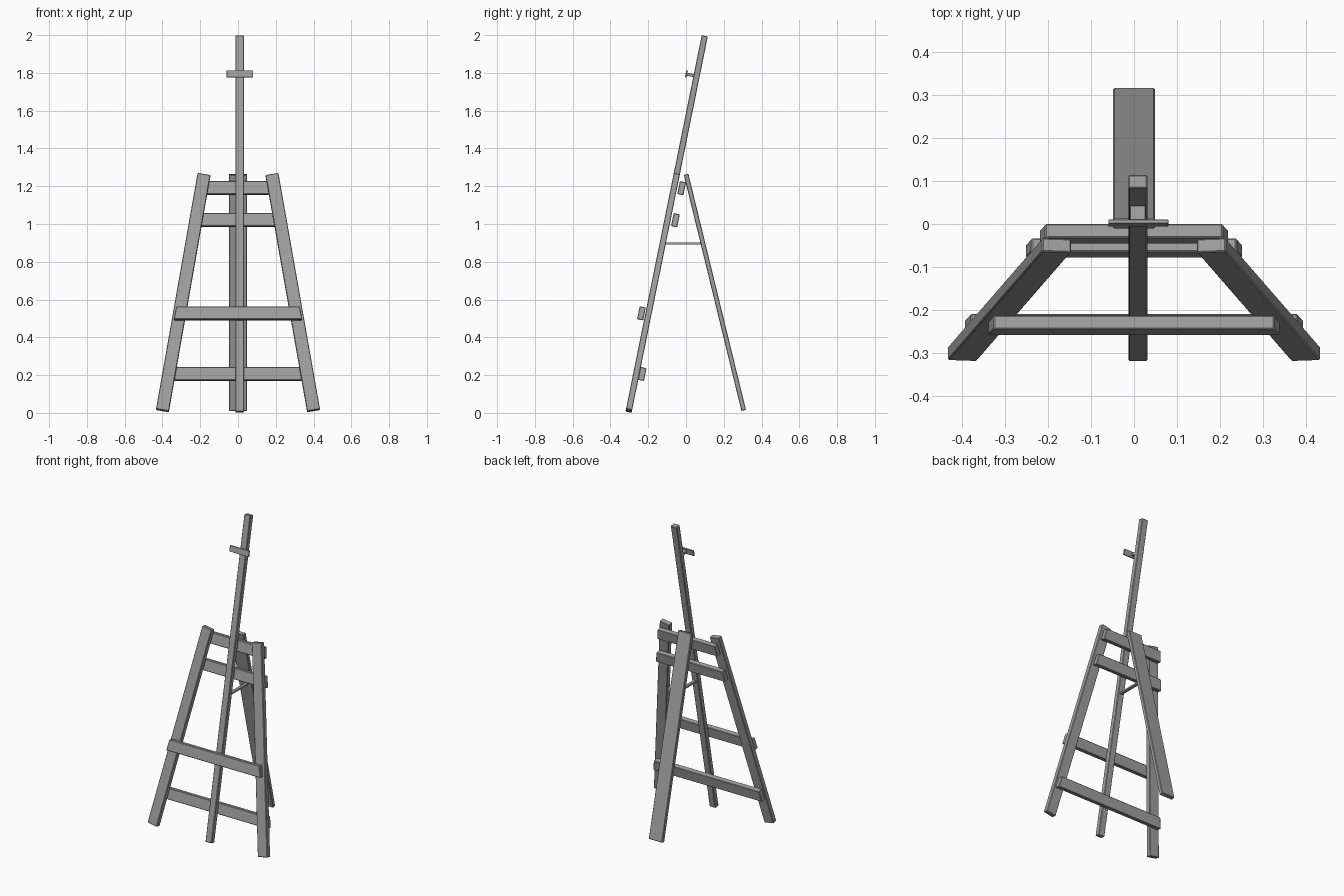
import bpy, bmesh
from math import atan, cos
from mathutils import Matrix, Vector

if "Cube" in bpy.data.objects:
    bpy.data.objects.remove(bpy.data.objects["Cube"], do_unlink=True)

GREY = (0.35, 0.35, 0.35, 1)
wood = bpy.data.materials.new("grey wood")
wood.use_nodes = True
wood.diffuse_color = GREY
wood.node_tree.nodes["Principled BSDF"].inputs["Base Color"].default_value = GREY

SLOPE = 0.2025                 # backward lean of the front frame
TILT = atan(SLOPE)
FOOT_Y = -0.305
THICK = 0.033


def frame_y(z):
    return FOOT_Y + SLOPE * z


def board(name, center, size, tilt=-TILT, lean=0, taper=0, bevel=0.003):
    """Box of the given size; taper shortens each end along its top edge."""
    bm = bmesh.new()
    bmesh.ops.create_cube(bm, size=1)
    for v in bm.verts:
        side = 1 if v.co.x > 0 else -1
        top = v.co.z > 0
        v.co = Vector(a * b for a, b in zip(v.co, size))
        if top:
            v.co.x -= side * taper
    if bevel:
        bmesh.ops.bevel(bm, geom=bm.edges[:], offset=bevel, segments=1,
                        affect='EDGES')
    mesh = bpy.data.meshes.new(name)
    bm.to_mesh(mesh)
    bm.free()
    mesh.materials.append(wood)
    obj = bpy.data.objects.new(name, mesh)
    obj.matrix_world = (Matrix.Translation(center)
                        @ Matrix.Rotation(tilt, 4, 'X')
                        @ Matrix.Rotation(lean, 4, 'Y'))
    bpy.context.collection.objects.link(obj)
    return obj


# Central mast
board("mast", (0.009, frame_y(1), 1), (0.044, THICK, 1.992 / cos(TILT)))

# Splayed front legs
rise = 1.25 / cos(TILT)
lean = atan(0.22 / rise)
for name, side in (("left_leg", 1), ("right_leg", -1)):
    board(name, (side * 0.29, frame_y(0.637), 0.637),
          (0.069, THICK, rise / cos(lean)), lean=-side * lean)

# Rear prop leg
prop = atan(0.305 / 1.25)
board("rear_leg", (0, 0.153, 0.638), (0.097, 0.025, 1.25 / cos(prop)), tilt=prop)

# Cross bars with ends cut to follow the legs: lower width, y, z
bars = {
    "top_bar": (0.44, -0.023, 1.19),
    "upper_bar": (0.504, -0.056, 1.02),
    "canvas_rest": (0.68, -0.236, 0.527),
    "bottom_bar": (0.788, -0.232, 0.206),
}
for name, (width, y, z) in bars.items():
    board(name, (0, y, z), (width, THICK, 0.07), taper=0.013)

# Spreader between mast and rear leg
board("spreader", (0.009, -0.015, 0.897), (0.02, 0.19, 0.01), tilt=0, bevel=0)

# Canvas clamp: front plate and its short stem
board("clamp_plate", (0.01, 0.002, 1.794), (0.14, 0.009, 0.038), bevel=0.001)
board("clamp_stem", (0.009, 0.026, 1.789), (0.036, 0.045, 0.016), bevel=0.001)
